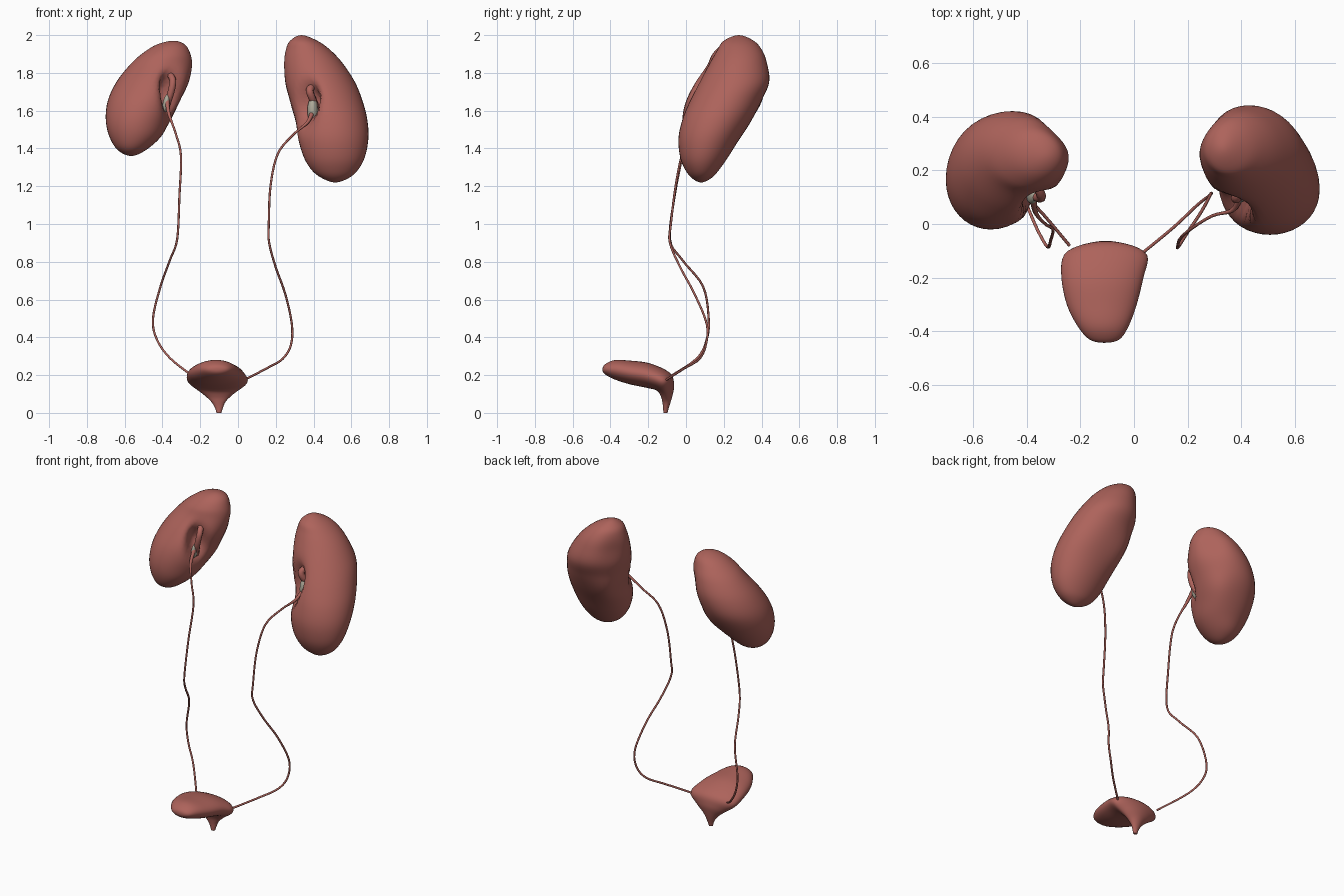
import bpy, bmesh, math
from mathutils import Vector

if "Cube" in bpy.data.objects:
    bpy.data.objects.remove(bpy.data.objects["Cube"])


def material(name, col):
    m = bpy.data.materials.new(name)
    m.diffuse_color = (*col, 1)
    m.use_nodes = True
    m.node_tree.nodes["Principled BSDF"].inputs["Base Color"].default_value = m.diffuse_color
    return m


RED = material("organ_red", (0.42, 0.125, 0.105))
PALE = material("pale_tissue", (0.42, 0.40, 0.32))


def ghost(ring, end):
    # past a pole the section flips over, giving a rounded end
    x0, x1, y0, z0, y1, z1 = ring
    return (x1, x0, y1, z1, y0, z0) if abs(end[0] - end[1]) < 1e-6 else end


def spline(pts, first, last, n):
    p = [first] + pts + [last]
    out = []
    for i in range(1, len(p) - 2):
        for k in range(n):
            t = k / n
            out.append([0.5 * (2 * b + (c - a) * t + (2 * a - 5 * b + 4 * c - d) * t * t
                               + (3 * b - a - 3 * c + d) * t ** 3)
                        for a, b, c, d in zip(*p[i - 1:i + 3])])
    return out + [list(pts[-1])]


def loft(name, rings, dents=(), segs=40):
    """Skin ellipses given as x0, x1, y0, z0, y1, z1 (extents on two axes)."""
    sections = spline(rings, ghost(rings[1], rings[0]), ghost(rings[-2], rings[-1]), 5)
    bm = bmesh.new()
    loops = []
    for x0, x1, y0, z0, y1, z1 in sections:
        c = Vector(((x0 + x1) / 2, (y0 + y1) / 2, (z0 + z1) / 2))
        a = Vector(((x1 - x0) / 2, 0, 0))
        b = Vector((0, (y1 - y0) / 2, (z1 - z0) / 2))
        loops.append([bm.verts.new(c + a * math.cos(2 * math.pi * i / segs)
                                   + b * math.sin(2 * math.pi * i / segs)) for i in range(segs)])
    for la, lb in zip(loops, loops[1:]):
        for i in range(segs):
            j = (i + 1) % segs
            bm.faces.new((la[i], la[j], lb[j], lb[i]))
    bm.faces.new(loops[0])
    bm.faces.new(loops[-1])
    bmesh.ops.remove_doubles(bm, verts=bm.verts[:], dist=0.0005)
    # local hollows and swellings
    for centre, push, rad, height in dents:
        for v in bm.verts:
            d = v.co - Vector(centre)
            r = (d.x ** 2 + d.y ** 2) / rad ** 2 + d.z ** 2 / height ** 2
            v.co += Vector(push) * math.exp(-r)
    bmesh.ops.recalc_face_normals(bm, faces=bm.faces[:])
    for f in bm.faces:
        f.smooth = True
    me = bpy.data.meshes.new(name)
    bm.to_mesh(me)
    bm.free()
    me.materials.append(RED)
    ob = bpy.data.objects.new(name, me)
    bpy.context.collection.objects.link(ob)


def tube(name, pts, radius, taper=1.0):
    cu = bpy.data.curves.new(name, "CURVE")
    cu.dimensions = "3D"
    cu.bevel_depth = radius
    cu.bevel_resolution = 2
    cu.use_fill_caps = True
    path = spline(pts, pts[0], pts[-1], 5)
    s = cu.splines.new("POLY")
    s.points.add(len(path) - 1)
    for i, (pt, co) in enumerate(zip(s.points, path)):
        pt.co = (*co, 1)
        pt.radius = 1 + (taper - 1) * max(0, 1 - i / 8)
    s.use_smooth = True
    cu.materials.append(RED)
    bpy.context.collection.objects.link(bpy.data.objects.new(name, cu))


def pelvis(name, loc, size, tilt):
    bpy.ops.mesh.primitive_uv_sphere_add(segments=24, ring_count=14, location=loc,
                                         rotation=(0, tilt, 0))
    ob = bpy.context.object
    ob.name = name
    ob.scale = size
    ob.data.materials.append(PALE)
    bpy.ops.object.shade_smooth()


def flat(rows):
    # horizontal kidney sections: z, x range, y range
    return [(x0, x1, y0, z, y1, z) for z, x0, x1, y0, y1 in rows]


# kidneys: hilum hollow, fuller back inner side, slimmer upper inner side
loft("kidney_right_side", flat([
    (2.0, .335, .335, .28, .28), (1.97, .275, .42, .20, .36), (1.92, .25, .49, .165, .405),
    (1.85, .24, .555, .125, .43), (1.75, .25, .62, .07, .44), (1.65, .28, .66, .02, .395),
    (1.55, .31, .685, -.02, .34), (1.45, .32, .69, -.04, .28), (1.35, .35, .67, -.03, .22),
    (1.28, .395, .63, 0, .17), (1.24, .45, .58, .035, .13), (1.22, .515, .515, .08, .08)]),
    [((.355, .06, 1.64), (.09, .08, 0), .055, .10),
     ((.36, .30, 1.54), (-.03, .03, 0), .11, .14),
     ((.27, .36, 1.84), (.012, -.016, 0), .09, .10)])
loft("kidney_left_side", flat([
    (1.97, -.34, -.34, .255, .255), (1.95, -.43, -.28, .19, .33), (1.90, -.51, -.25, .14, .375),
    (1.84, -.575, -.24, .11, .405), (1.75, -.645, -.26, .05, .42), (1.65, -.69, -.31, 0, .40),
    (1.55, -.70, -.36, -.02, .34), (1.46, -.68, -.41, -.01, .27), (1.39, -.635, -.49, .03, .2),
    (1.36, -.565, -.565, .11, .11)]),
    [((-.345, .075, 1.70), (-.075, .075, 0), .05, .10),
     ((-.40, .30, 1.56), (.02, .02, 0), .10, .12),
     ((-.27, .36, 1.82), (-.015, -.02, 0), .09, .10)])

# bladder, from front tip back and down into the neck
loft("bladder", [
    (-.11, -.11, -.442, .23, -.442, .23), (-.165, -.055, -.43, .205, -.43, .256),
    (-.21, -.02, -.38, .178, -.38, .279), (-.25, .01, -.30, .152, -.30, .277),
    (-.27, .035, -.21, .133, -.19, .262), (-.262, .05, -.155, .118, -.085, .212),
    (-.20, -.01, -.132, .085, -.063, .15), (-.148, -.06, -.124, .05, -.072, .09),
    (-.122, -.08, -.121, .022, -.09, .03), (-.114, -.088, -.12, 0, -.098, 0)])

# ureters
tube("ureter_right_side", [
    (.39, .09, 1.58), (.365, .05, 1.535), (.29, .03, 1.47), (.21, -.02, 1.37), (.172, -.055, 1.2),
    (.163, -.08, 1.0), (.165, -.085, .9), (.2, -.03, .77), (.25, .045, .63), (.285, .11, .47),
    (.28, .105, .36), (.235, .07, .285), (.15, -.01, .235), (.035, -.105, .175)], .006, 2.2)
tube("ureter_left_side", [
    (-.375, .09, 1.65), (-.365, .04, 1.58), (-.33, 0, 1.48), (-.302, -.02, 1.36),
    (-.31, -.06, 1.15), (-.322, -.085, .92), (-.36, -.02, .81), (-.41, .09, .67),
    (-.45, .12, .5), (-.43, .11, .39), (-.36, .06, .29), (-.24, -.08, .195)], .006, 2.2)

# pale renal pelvis and vessels inside each hilum
pelvis("renal_pelvis_right_side", (.395, .115, 1.60), (.028, .035, .07), 0)
pelvis("renal_pelvis_left_side", (-.38, .105, 1.64), (.018, .03, .05), .2)
tube("renal_vessel_right_side", [(.42, .16, 1.60), (.395, .11, 1.66), (.38, .10, 1.71),
                                 (.41, .16, 1.74)], .02)
tube("renal_vessel_left_side", [(-.39, .13, 1.60), (-.36, .10, 1.68), (-.345, .105, 1.76),
                                (-.37, .16, 1.80)], .018)
